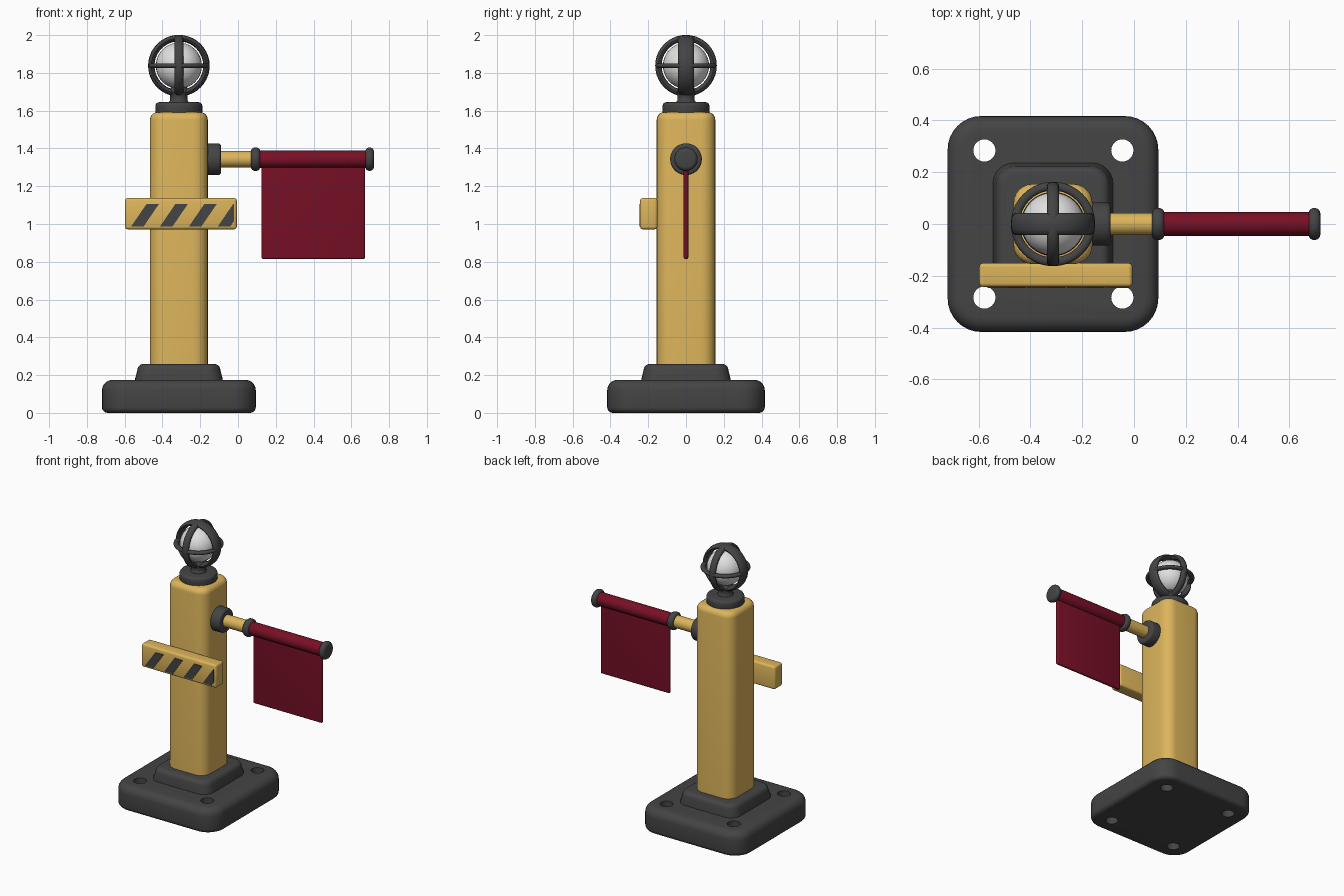
import bpy, bmesh, math
from mathutils import Matrix, Vector

if "Cube" in bpy.data.objects:
    bpy.data.objects.remove(bpy.data.objects["Cube"])

CX = -0.313          # post axis
ARM_Z = 1.343        # flag pole axis height
LAMP_Z = 1.838


def material(name, rgb):
    m = bpy.data.materials.new(name)
    m.diffuse_color = (*rgb, 1)
    m.use_nodes = True
    m.node_tree.nodes["Principled BSDF"].inputs["Base Color"].default_value = m.diffuse_color
    return m


DARK = material("dark grey", (0.058, 0.058, 0.060))
YELLOW = material("warm yellow", (0.72, 0.46, 0.105))
RED = material("deep red", (0.19, 0.005, 0.019))
WHITE = material("lamp white", (0.75, 0.75, 0.75))


def finish(name, bm, mat, matrix=Matrix()):
    bmesh.ops.recalc_face_normals(bm, faces=bm.faces)
    me = bpy.data.meshes.new(name)
    bm.to_mesh(me)
    bm.free()
    me.transform(matrix)
    me.materials.append(mat)
    ob = bpy.data.objects.new(name, me)
    bpy.context.collection.objects.link(ob)
    bpy.ops.object.select_all(action='DESELECT')
    ob.select_set(True)
    bpy.context.view_layer.objects.active = ob
    bpy.ops.object.shade_smooth_by_angle(angle=math.radians(40))
    return ob


def bridge(bm, a, b):
    n = len(a)
    for i in range(n):
        j = (i + 1) % n
        bm.faces.new((a[i], a[j], b[j], b[i]))


def loft_block(name, levels, mat, center=(CX, 0), seg=6):
    """Stack of rounded rectangles: (half x, half y, corner radius, z)."""
    bm = bmesh.new()
    rings = []
    for hx, hy, r, z in levels:
        ring = []
        for k, (sx, sy) in enumerate(((1, 1), (-1, 1), (-1, -1), (1, -1))):
            for i in range(seg + 1):
                a = math.pi / 2 * (k + i / seg)
                ring.append(bm.verts.new((center[0] + sx * (hx - r) + r * math.cos(a),
                                          center[1] + sy * (hy - r) + r * math.sin(a), z)))
        rings.append(ring)
    for a, b in zip(rings, rings[1:]):
        bridge(bm, a, b)
    bm.faces.new(rings[0])
    bm.faces.new(rings[-1])
    return finish(name, bm, mat)


def fillet(hx, hy, r, z, f, top=True, n=5):
    """Levels of a quarter-round edge ending at height z."""
    out = []
    for i in range(n + 1):
        a = math.pi / 2 * i / n
        d = f * (1 - math.cos(a))
        h = f * (1 - math.sin(a))
        out.append((hx - d, hy - d, r - d, z - h if top else z + h))
    return out if top else out[::-1]


def lathe(name, profile, mat, matrix, closed=False, seg=40):
    """Spin (radius, height) points around local z."""
    bm = bmesh.new()
    rings = [[bm.verts.new((r * math.cos(2 * math.pi * i / seg),
                            r * math.sin(2 * math.pi * i / seg), h)) for i in range(seg)]
             for r, h in profile]
    for a, b in zip(rings, rings[1:]):
        bridge(bm, a, b)
    if closed:
        bridge(bm, rings[-1], rings[0])
    else:
        bm.faces.new(rings[0])
        bm.faces.new(rings[-1])
    return finish(name, bm, mat, matrix)


def disc_profile(r, h0, h1, f, n=4):
    """Cylinder profile with rounded rims."""
    arc = [(r - f + f * math.sin(math.pi / 2 * i / n), f - f * math.cos(math.pi / 2 * i / n))
           for i in range(n + 1)]
    return [(p, h0 + q) for p, q in arc] + [(p, h1 - q) for p, q in reversed(arc)]


UP = Matrix.Translation((CX, 0, 0))
ALONG_X = Matrix.Translation((0, 0, ARM_Z)) @ Matrix.Rotation(math.pi / 2, 4, 'Y')

# base plate with four bolt holes
base = loft_block("base_plate",
                  fillet(0.407, 0.417, 0.13, 0.0, 0.03, False) + fillet(0.407, 0.417, 0.13, 0.175, 0.055),
                  DARK, seg=8)
for x in (-0.578, -0.045):
    for y in (-0.284, 0.284):
        cutter = lathe("hole_cutter", [(0.043, -0.1), (0.043, 0.3)], DARK,
                       Matrix.Translation((x, y, 0)), seg=24)
        cutter.hide_render = True
        mod = base.modifiers.new("hole", 'BOOLEAN')
        mod.object = cutter
        mod.operation = 'DIFFERENCE'
        mod.solver = 'EXACT'
        bpy.context.view_layer.objects.active = base
        bpy.ops.object.modifier_apply(modifier="hole")
        bpy.data.objects.remove(cutter)
bpy.ops.object.select_all(action='DESELECT')
base.select_set(True)
bpy.context.view_layer.objects.active = base
bpy.ops.object.shade_smooth_by_angle(angle=math.radians(40))

# tapered step under the post
loft_block("base_step", [(0.232, 0.236, 0.08, 0.16), (0.232, 0.236, 0.08, 0.18)]
           + fillet(0.22, 0.225, 0.075, 0.26, 0.035), DARK)

# post
loft_block("post", [(0.153, 0.155, 0.075, 0.24)] + fillet(0.153, 0.155, 0.075, 1.592, 0.04), YELLOW)

# lamp cap, neck, globe and cage
lathe("lamp_cap", disc_profile(0.124, 1.575, 1.645, 0.02), DARK, UP)
lathe("lamp_neck", [(0.06, 1.635), (0.046, 1.655), (0.046, 1.68), (0.055, 1.70), (0.04, 1.73)], DARK, UP)
bm = bmesh.new()
bmesh.ops.create_uvsphere(bm, u_segments=32, v_segments=20, radius=0.122)
finish("lamp_globe", bm, WHITE, Matrix.Translation((CX, 0, LAMP_Z)))


def cage_ring(name, half_width, rot):
    prof = [(0.146 + 0.017 * math.cos(t), half_width * math.sin(t))
            for t in (2 * math.pi * i / 12 for i in range(12))]
    lathe(name, prof, DARK, Matrix.Translation((CX, 0, LAMP_Z)) @ rot, closed=True)


cage_ring("cage_ring_front", 0.042, Matrix.Rotation(math.pi / 2, 4, 'X'))
cage_ring("cage_ring_side", 0.024, Matrix.Rotation(math.pi / 2, 4, 'Y'))
cage_ring("cage_ring_level", 0.013, Matrix())

# flag arm: socket, rod, collar, roll and end knob
lathe("arm_socket", disc_profile(0.084, -0.18, -0.09, 0.015), DARK, ALONG_X)
lathe("arm_rod", [(0.043, -0.1), (0.043, 0.09)], YELLOW, ALONG_X)
lathe("arm_collar", disc_profile(0.062, 0.068, 0.118, 0.022), DARK, ALONG_X)
lathe("flag_roll", disc_profile(0.046, 0.11, 0.69, 0.005), RED, ALONG_X)
lathe("arm_knob", disc_profile(0.062, 0.674, 0.72, 0.022), DARK, ALONG_X)

# hanging flag
loft_block("flag_cloth", fillet(0.274, 0.012, 0.011, 0.815, 0.009, False)
           + [(0.274, 0.012, 0.011, 1.343)], RED, center=(0.399, 0), seg=3)

# warning board
loft_block("warning_board",
           fillet(0.296, 0.046, 0.015, 0.972, 0.014, False, 3)
           + fillet(0.296, 0.046, 0.015, 1.137, 0.014, True, 3),
           YELLOW, center=(-0.302, -0.197), seg=3)

# slanted stripes, cut off at the right edge of the board
bm = bmesh.new()
for i in range(4):
    x = -0.565 + 0.153 * i
    quad = [(x, 0.988), (x + 0.066, 0.988), (x + 0.146, 1.105), (x + 0.08, 1.105)]
    bm.faces.new([bm.verts.new((px, -0.242, pz)) for px, pz in quad])
bmesh.ops.bisect_plane(bm, geom=bm.verts[:] + bm.edges[:] + bm.faces[:],
                       plane_co=(-0.02, 0, 0), plane_no=(1, 0, 0), clear_outer=True)
ext = bmesh.ops.extrude_face_region(bm, geom=bm.faces[:])
bmesh.ops.translate(bm, vec=Vector((0, -0.005, 0)),
                    verts=[g for g in ext["geom"] if isinstance(g, bmesh.types.BMVert)])
finish("board_stripes", bm, DARK)
